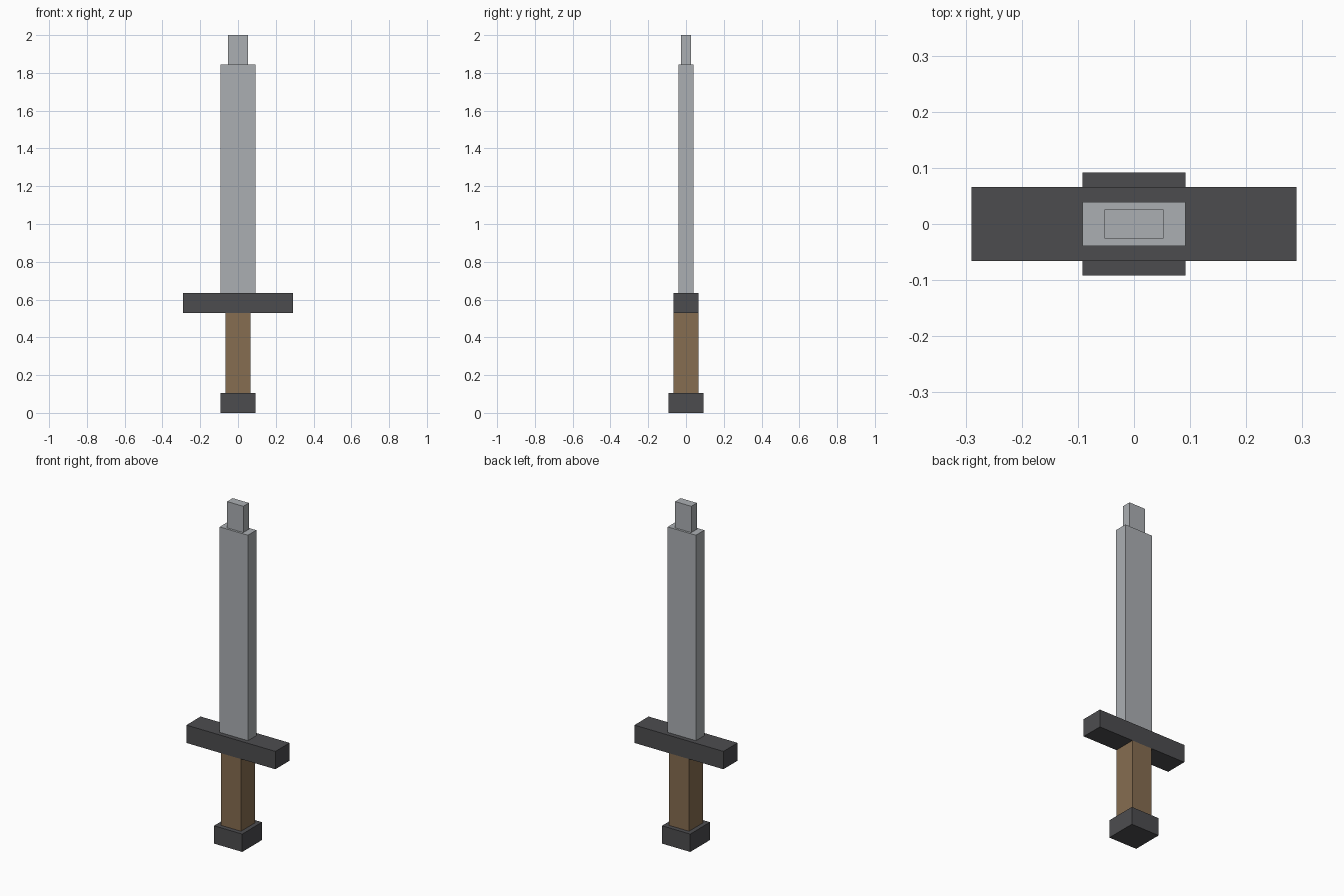
import bpy
import bmesh

cube = bpy.data.objects.get("Cube")
if cube:
    bpy.data.objects.remove(cube, do_unlink=True)


def make_material(name, rgb):
    mat = bpy.data.materials.new(name)
    mat.use_nodes = True
    color = (*rgb, 1.0)
    mat.diffuse_color = color
    mat.node_tree.nodes["Principled BSDF"].inputs["Base Color"].default_value = color
    return mat


def box(name, width, depth, bottom, top, mat):
    """Flat-shaded block centred on the vertical axis."""
    bm = bmesh.new()
    bmesh.ops.create_cube(bm, size=1.0)
    bmesh.ops.scale(bm, vec=(width, depth, top - bottom), verts=bm.verts)
    bmesh.ops.translate(bm, vec=(0, 0, (bottom + top) / 2), verts=bm.verts)
    mesh = bpy.data.meshes.new(name)
    bm.to_mesh(mesh)
    bm.free()
    mesh.materials.append(mat)
    obj = bpy.data.objects.new(name, mesh)
    bpy.context.collection.objects.link(obj)
    return obj


steel = make_material("light steel", (0.41, 0.43, 0.45))
iron = make_material("dark iron", (0.073, 0.073, 0.078))
wood = make_material("brown wood", (0.24, 0.153, 0.082))

# Handle
box("pommel", 0.184, 0.184, 0.0, 0.105, iron)
box("grip", 0.132, 0.132, 0.105, 0.53, wood)
box("crossguard", 0.58, 0.132, 0.53, 0.635, iron)

# Blade with stepped tip
box("blade", 0.184, 0.078, 0.635, 1.845, steel)
box("blade_tip", 0.105, 0.052, 1.845, 2.0, steel)
